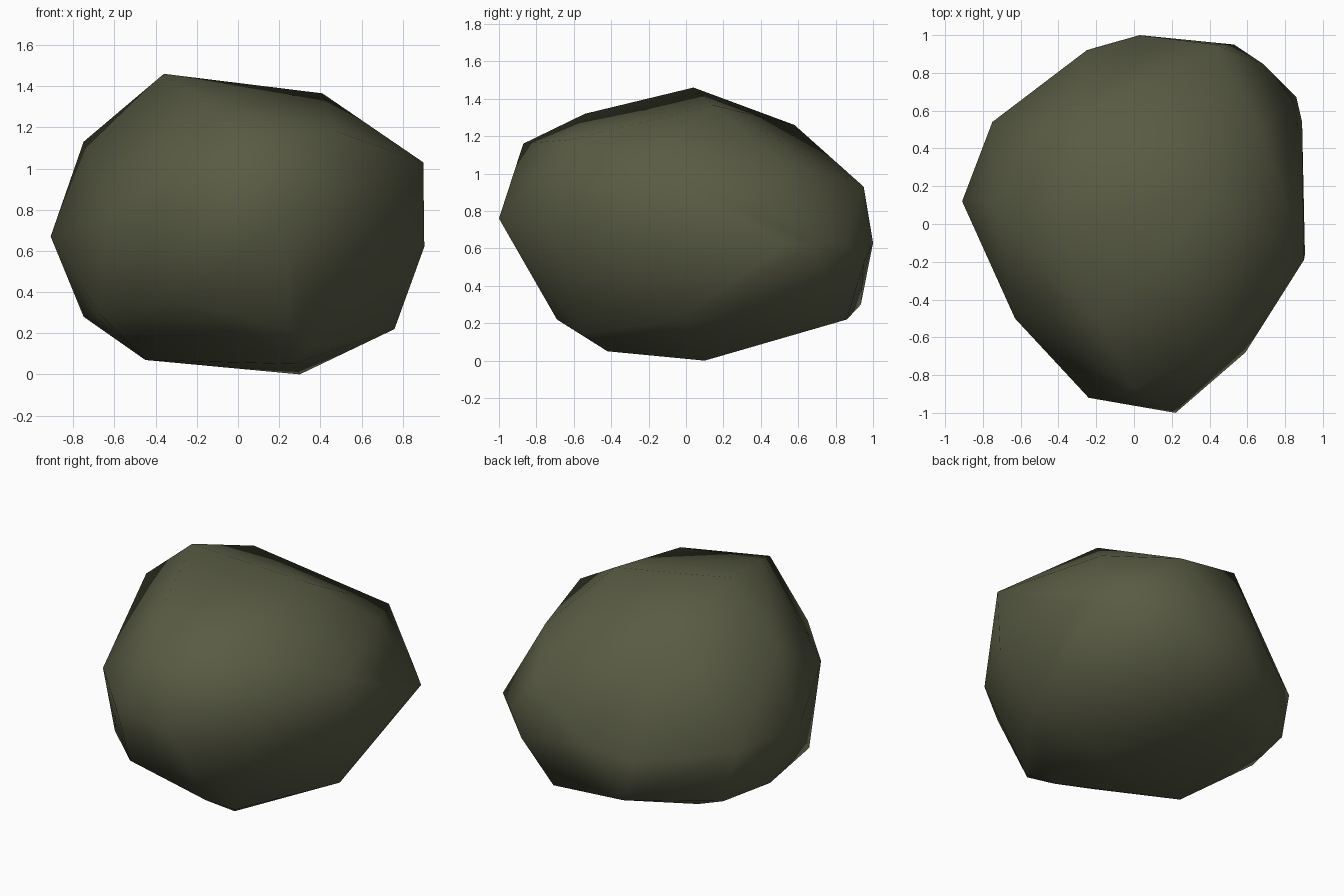
import bpy
import bmesh

# Remove the default object
default_cube = bpy.data.objects.get("Cube")
if default_cube:
    bpy.data.objects.remove(default_cube, do_unlink=True)


def make_material(name, colour):
    """Create one plain flat material."""
    material = bpy.data.materials.new(name)
    material.use_nodes = True
    material.diffuse_color = colour
    shader = material.node_tree.nodes["Principled BSDF"]
    shader.inputs["Base Color"].default_value = colour
    shader.inputs["Roughness"].default_value = 1
    return material


def make_boulder(name, corner_groups, material):
    """Wrap a convex faceted skin round the corners and shade it smooth."""
    mesh = bpy.data.meshes.new(name)
    bm = bmesh.new()
    for corners in corner_groups:
        for corner in corners:
            bm.verts.new(corner)
    bmesh.ops.convex_hull(bm, input=list(bm.verts))

    # Drop any corner that fell inside the skin
    loose = [vert for vert in bm.verts if not vert.link_faces]
    bmesh.ops.delete(bm, geom=loose, context="VERTS")
    bmesh.ops.recalc_face_normals(bm, faces=list(bm.faces))
    for face in bm.faces:
        face.smooth = True
    bm.to_mesh(mesh)
    bm.free()
    mesh.materials.append(material)
    boulder = bpy.data.objects.new(name, mesh)
    bpy.context.scene.collection.objects.link(boulder)
    return boulder


# Crown of the boulder
crown = [
    (-.36, .04, 1.46), (.41, .15, 1.365), (-.29, .58, 1.26),
    (-.17, -.54, 1.32), (.48, -.63, 1.18), (0, -.87, 1.16),
    (-.75, .12, 1.13), (.9, -.19, 1.03), (.67, .5, 1.06),
    (.43, .95, .93),
]

# Widest belt
belt = [
    (.22, -1, .76), (-.24, -.92, .78), (-.63, -.5, .78),
    (-.91, .12, .67), (-.75, .54, .61), (-.25, .92, .57),
    (.03, 1, .63), (.53, .95, .52), (.68, .85, .63),
    (.86, .67, .62), (.89, .54, .63), (.905, -.16, .62),
    (.59, -.68, .71),
]

# Underside
underside = [
    (.36, .86, .22), (-.2, .935, .3), (-.46, .53, .19),
    (-.67, .57, .28), (-.75, .2, .28), (-.67, -.32, .29),
    (-.28, -.72, .35), (.25, -.69, .22), (.37, -.56, .14),
    (.76, -.03, .22), (.27, -.42, .05), (-.45, -.11, .07),
    (.3, .1, 0),
]

olive_stone = make_material("olive_stone", (.1, .105, .058, 1))
make_boulder("boulder", (crown, belt, underside), olive_stone)
